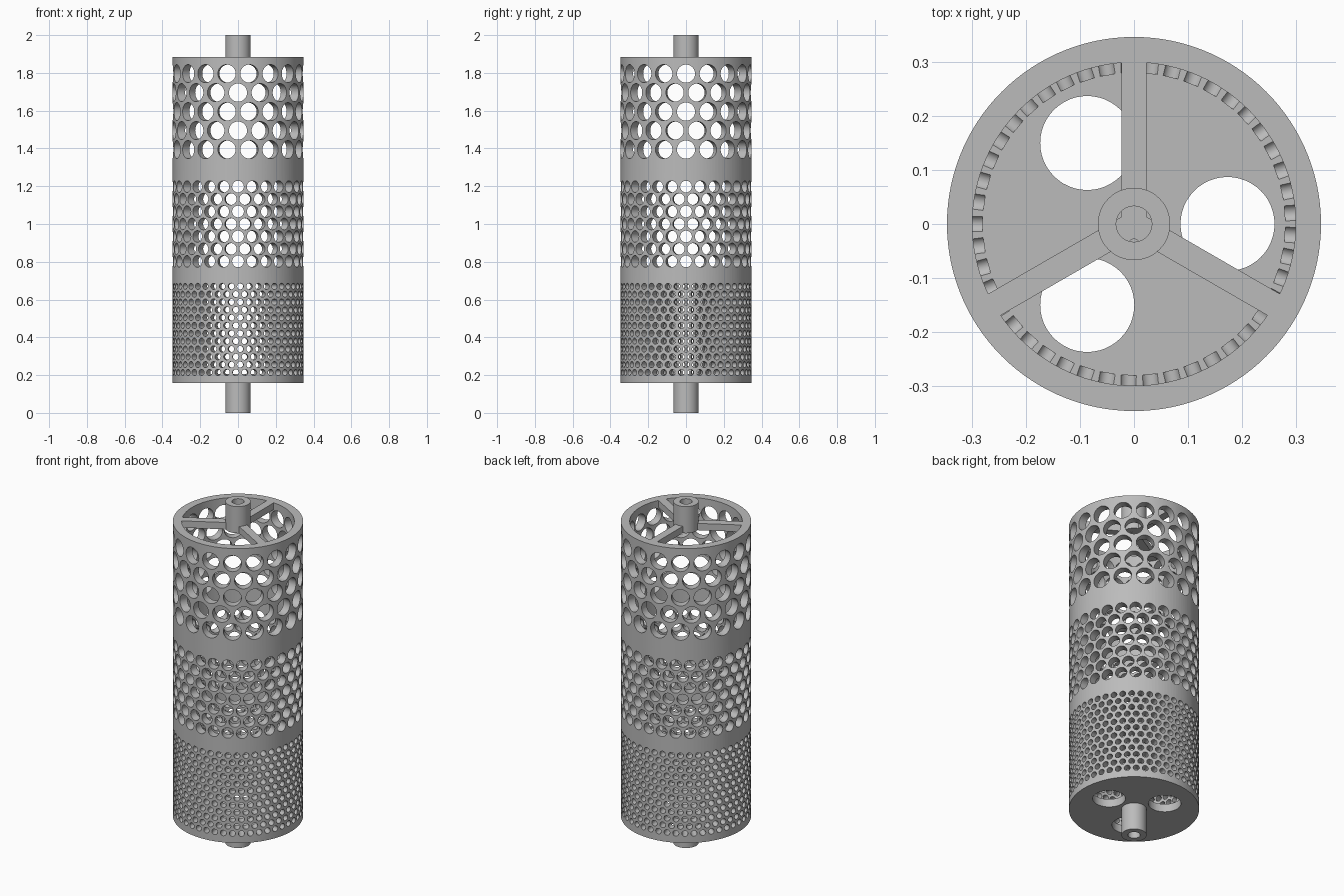
import bpy, bmesh, math
from mathutils import Matrix, Vector

cube = bpy.data.objects.get("Cube")
if cube:
    bpy.data.objects.remove(cube, do_unlink=True)

OUTER, INNER = 0.346, 0.299
BASE, FLOOR, TOP = 0.159, 0.206, 1.884
HUB, BORE = 0.067, 0.033
SPOKE_W, SPOKE_H = 0.046, 0.04

grey = bpy.data.materials.new("plain_grey")
grey.use_nodes = True
grey.diffuse_color = (0.5, 0.5, 0.5, 1)
grey.node_tree.nodes["Principled BSDF"].inputs["Base Color"].default_value = (0.5, 0.5, 0.5, 1)


def add_object(name, bm):
    bmesh.ops.recalc_face_normals(bm, faces=bm.faces)
    mesh = bpy.data.meshes.new(name)
    bm.to_mesh(mesh)
    bm.free()
    mesh.materials.append(grey)
    obj = bpy.data.objects.new(name, mesh)
    bpy.context.collection.objects.link(obj)
    return obj


def activate(obj):
    bpy.ops.object.select_all(action='DESELECT')
    obj.select_set(True)
    bpy.context.view_layer.objects.active = obj


def smooth(obj):
    activate(obj)
    bpy.ops.object.shade_smooth_by_angle(angle=math.radians(30))


def lathe(name, profile, steps, closed):
    """Turn a radius/height profile around the z axis."""
    bm = bmesh.new()
    verts = [bm.verts.new((r, 0, z)) for r, z in profile]
    edges = [bm.edges.new(pair) for pair in zip(verts, verts[1:])]
    if closed:
        edges.append(bm.edges.new((verts[-1], verts[0])))
    bmesh.ops.spin(bm, geom=verts + edges, axis=(0, 0, 1), cent=(0, 0, 0),
                   angle=math.tau, steps=steps, use_merge=False)
    bmesh.ops.remove_doubles(bm, verts=bm.verts, dist=1e-5)
    return add_object(name, bm)


def add_cylinder(bm, radius, length, sides, matrix):
    bmesh.ops.create_cone(bm, cap_ends=True, segments=sides, radius1=radius,
                          radius2=radius, depth=length, matrix=matrix)


# Cup: outer wall and floor in one solid
cup = lathe("perforated_cup", [(0, BASE), (OUTER, BASE), (OUTER, TOP),
                               (INNER, TOP), (INNER, FLOOR), (0, FLOOR)], 120, False)

# Three bands of staggered radial holes: rows, count, low z, high z, radius, sides
bands = [(5, 18, 1.394, 1.796, 0.048, 32),
         (7, 28, 0.802, 1.198, 0.031, 24),
         (12, 45, 0.214, 0.670, 0.0165, 16)]
bm = bmesh.new()
for rows, count, low, high, radius, sides in bands:
    for row in range(rows):
        z = high - (high - low) * row / (rows - 1)
        for i in range(count):
            turn = Matrix.Rotation(math.tau * (i + 0.5 * (row % 2)) / count, 4, 'Z')
            add_cylinder(bm, radius, 0.09, sides,
                         turn @ Matrix.Translation((0.325, 0, z))
                         @ Matrix.Rotation(math.pi / 2, 4, 'Y'))

# Three drain holes in the floor
for i in range(3):
    turn = Matrix.Rotation(math.tau * i / 3, 4, 'Z')
    add_cylinder(bm, 0.087, 0.2, 48, turn @ Matrix.Translation((0.173, 0, BASE)))
cutter = add_object("hole_cutter", bm)
cutter.hide_render = True

cut = cup.modifiers.new("holes", 'BOOLEAN')
cut.operation = 'DIFFERENCE'
cut.solver = 'MANIFOLD'
cut.object = cutter
activate(cup)
bpy.ops.object.modifier_apply(modifier=cut.name)
bpy.data.objects.remove(cutter, do_unlink=True)
smooth(cup)

# Hollow shaft stubs at both ends
for name, low, high in (("lower_shaft", 0, BASE + 0.001),
                        ("upper_shaft", TOP - SPOKE_H, 2)):
    smooth(lathe(name, [(BORE, low), (HUB, low), (HUB, high), (BORE, high)], 48, True))

# Three spokes joining the upper shaft to the rim
bm = bmesh.new()
length = INNER + 0.003
for i in range(3):
    turn = Matrix.Rotation(math.pi / 2 + math.tau * i / 3, 4, 'Z')
    place = Matrix.Translation((length / 2, 0, TOP - SPOKE_H / 2))
    size = Matrix.Diagonal(Vector((length, SPOKE_W, SPOKE_H, 1)))
    bmesh.ops.create_cube(bm, size=1, matrix=turn @ place @ size)
add_object("rim_spokes", bm)
